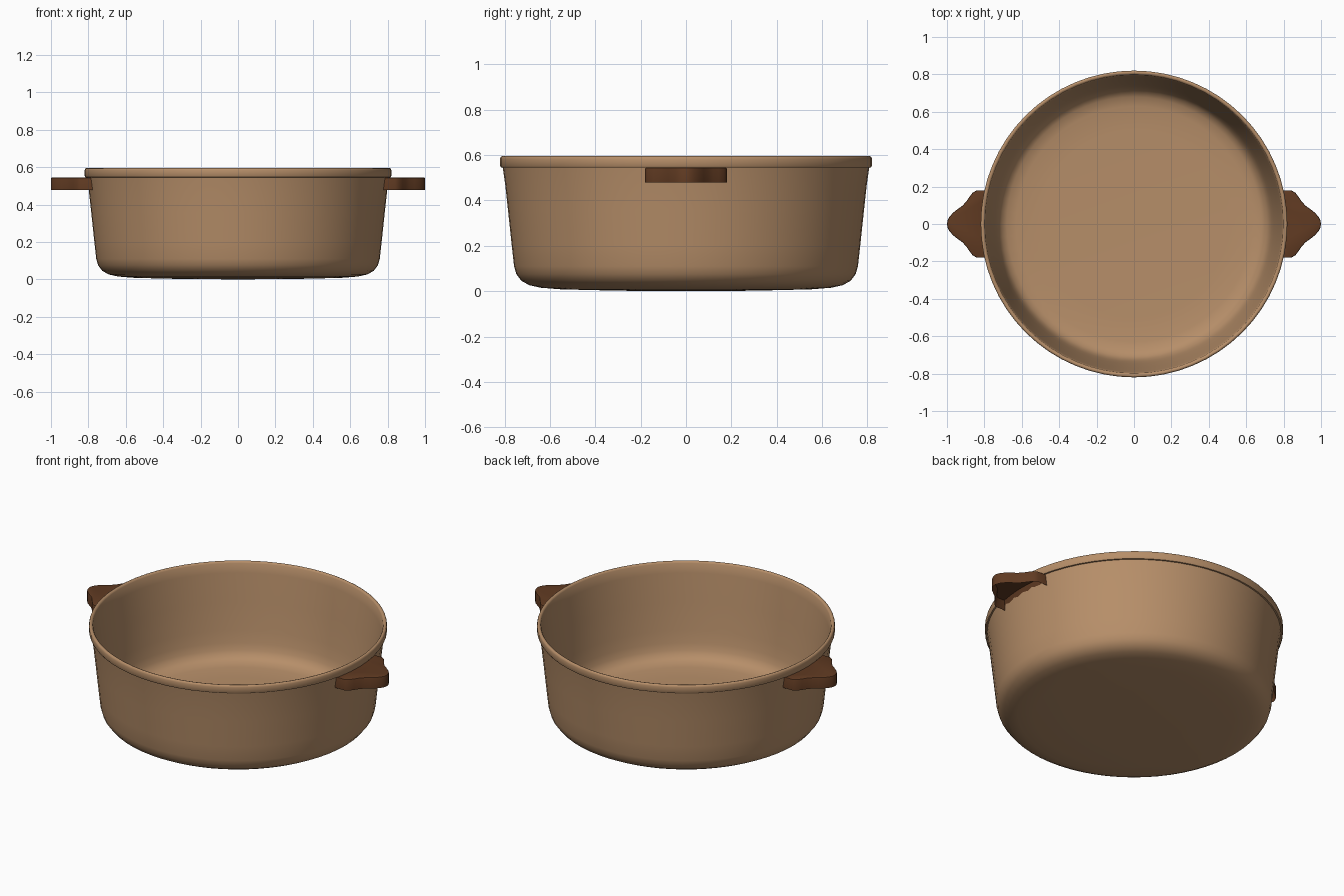
import bpy, bmesh, math

if "Cube" in bpy.data.objects:
    bpy.data.objects.remove(bpy.data.objects["Cube"])


def material(name, rgb):
    m = bpy.data.materials.new(name)
    m.diffuse_color = (*rgb, 1)
    m.use_nodes = True
    m.node_tree.nodes["Principled BSDF"].inputs["Base Color"].default_value = m.diffuse_color
    return m


def finish(bm, name, mat, angle):
    bmesh.ops.recalc_face_normals(bm, faces=bm.faces)
    me = bpy.data.meshes.new(name)
    bm.to_mesh(me)
    bm.free()
    me.materials.append(mat)
    ob = bpy.data.objects.new(name, me)
    bpy.context.collection.objects.link(ob)
    bpy.ops.object.select_all(action='DESELECT')
    ob.select_set(True)
    bpy.context.view_layer.objects.active = ob
    bpy.ops.object.shade_smooth_by_angle(angle=math.radians(angle))
    return ob


tan = material("tan clay", (0.47, 0.272, 0.141))
brown = material("dark brown", (0.118, 0.043, 0.016))

# Pot: one closed profile turned round z, outside first, then inside
profile = [(0, 0), (0.3, 0.002), (0.55, 0.008), (0.64, 0.015), (0.69, 0.026),
           (0.725, 0.045), (0.748, 0.075), (0.758, 0.11), (0.768, 0.2),
           (0.785, 0.36), (0.797, 0.47), (0.808, 0.545),
           (0.816, 0.546), (0.82, 0.553), (0.82, 0.583), (0.817, 0.592),
           (0.811, 0.595), (0.803, 0.593), (0.798, 0.585), (0.79, 0.53),
           (0.77, 0.36), (0.748, 0.2), (0.736, 0.13), (0.725, 0.09),
           (0.708, 0.06), (0.68, 0.042), (0.63, 0.032), (0.5, 0.028), (0, 0.025)]
N = 64
bm = bmesh.new()
verts = [bm.verts.new((r, 0, z)) for r, z in profile]
edges = [bm.edges.new(p) for p in zip(verts, verts[1:])]
bmesh.ops.spin(bm, geom=verts + edges, cent=(0, 0, 0), axis=(0, 0, 1),
               angle=2 * math.pi, steps=N, use_merge=True)
bmesh.ops.remove_doubles(bm, verts=bm.verts, dist=0.0005)
finish(bm, "pot", tan, 50)

# Handles: flared lug outline, hollow underneath
half = [(0.84, 0.18), (0.862, 0.168), (0.88, 0.145), (0.897, 0.12),
        (0.918, 0.097), (0.945, 0.078), (0.97, 0.058), (0.988, 0.036),
        (0.997, 0.018)]
outline = half + [(1.0, 0)] + [(x, -y) for x, y in reversed(half)]
for i in range(9):
    y = -0.18 + 0.36 * i / 8
    outline.append((math.sqrt(0.795 ** 2 - y * y), y))

for side, name in ((1, "right_handle"), (-1, "left_handle")):
    bm = bmesh.new()
    low = [bm.verts.new((side * x, y, 0.478)) for x, y in outline]
    high = [bm.verts.new((side * x, y, 0.545)) for x, y in outline]
    n = len(outline)
    for i in range(n):
        j = (i + 1) % n
        bm.faces.new((low[i], low[j], high[j], high[i]))
    bottom = bm.faces.new(low)
    top = bm.faces.new(high)
    bmesh.ops.recalc_face_normals(bm, faces=bm.faces)
    # hollow in the underside
    bmesh.ops.inset_region(bm, faces=[bottom], thickness=0.014,
                           use_even_offset=True)
    for v in bottom.verts:
        v.co.z = 0.53
    # softened top edge
    bmesh.ops.bevel(bm, geom=list(top.edges), offset=0.006, segments=2,
                    profile=0.5, affect='EDGES')
    finish(bm, name, brown, 40)
